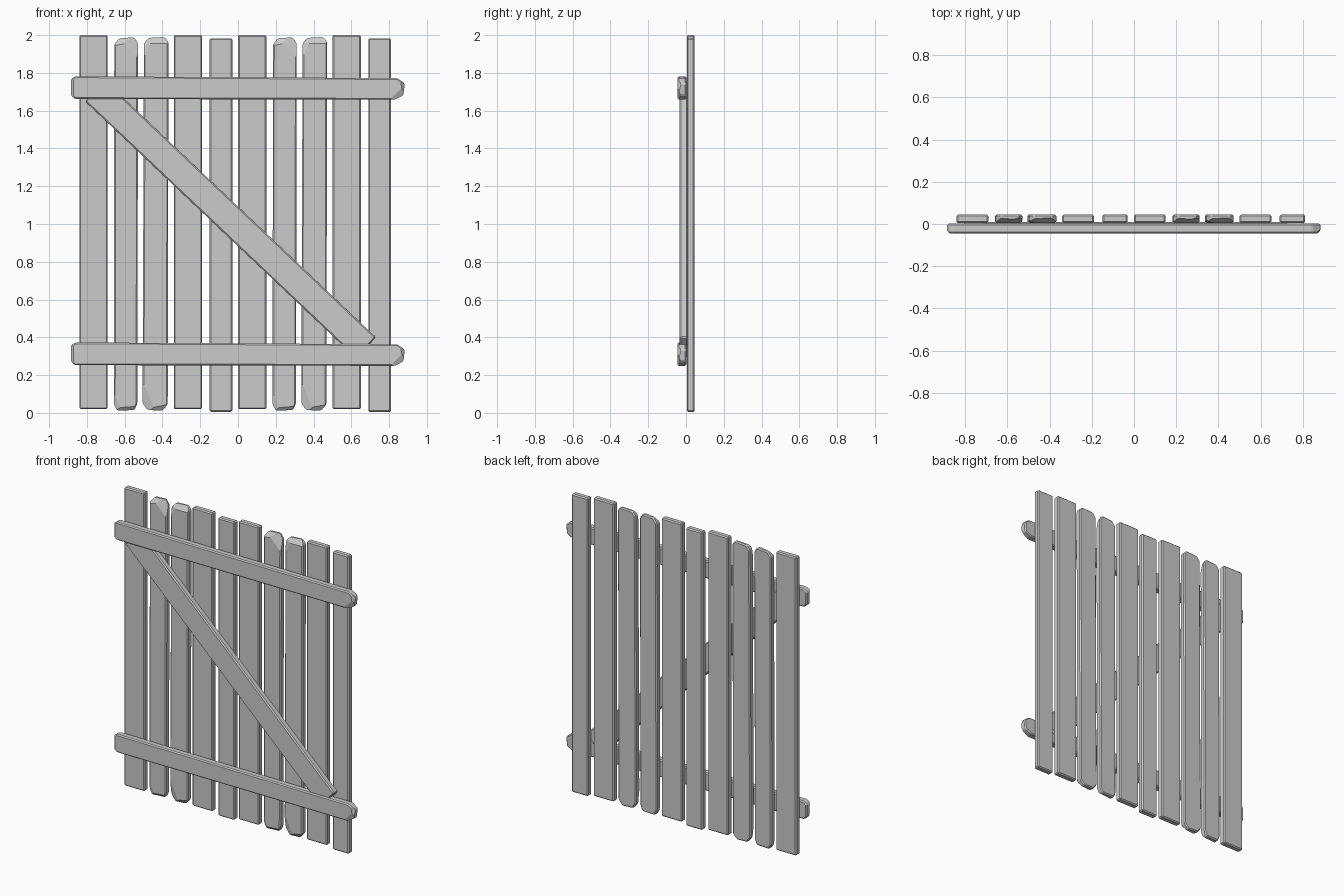
import bpy, bmesh
from math import atan2
from mathutils import Vector, Matrix

if "Cube" in bpy.data.objects:
    bpy.data.objects.remove(bpy.data.objects["Cube"])


def board(name, outline, y0, y1, bevel=0.007, cuts=(), shift=(0, 0, 0)):
    """Extrude an x-z outline from y0 to y1, bevel it, then shave it with planes."""
    bm = bmesh.new()
    face = bm.faces.new([bm.verts.new((x, y0, z)) for x, z in outline])
    ext = bmesh.ops.extrude_face_region(bm, geom=[face])
    new = [v for v in ext["geom"] if isinstance(v, bmesh.types.BMVert)]
    bmesh.ops.translate(bm, verts=new, vec=(0, y1 - y0, 0))
    bmesh.ops.recalc_face_normals(bm, faces=bm.faces[:])
    bmesh.ops.bevel(bm, geom=bm.edges[:], offset=bevel, segments=1,
                    affect='EDGES', clamp_overlap=True)
    for point, normal in cuts:
        bmesh.ops.bisect_plane(bm, geom=bm.verts[:] + bm.edges[:] + bm.faces[:],
                               plane_co=Vector(point), plane_no=Vector(normal),
                               clear_outer=True)
        rim = [e for e in bm.edges if e.is_boundary]
        if rim:
            bmesh.ops.holes_fill(bm, edges=rim, sides=0)
    bmesh.ops.recalc_face_normals(bm, faces=bm.faces[:])
    mesh = bpy.data.meshes.new(name)
    bm.to_mesh(mesh)
    bm.free()
    obj = bpy.data.objects.new(name, mesh)
    obj.location = shift
    bpy.context.collection.objects.link(obj)
    return obj


def rect(x0, x1, z0, z1):
    return [(x0, z0), (x1, z0), (x1, z1), (x0, z1)]


PY0, PY1 = 0.004, 0.045

# worn plank outlines and the shaved facets on their front ends
worn_a = [(-0.657, 0.045), (-0.64, 0.012), (-0.548, 0.015), (-0.533, 0.05),
          (-0.529, 1.955), (-0.55, 1.988), (-0.63, 1.983), (-0.655, 1.95)]
cuts_a = [((-0.55, PY0, 1.90), (0.25, -0.9, 0.25)),
          ((-0.60, PY0, 1.955), (-0.1, -0.7, 0.5)),
          ((-0.645, PY0, 0.08), (-0.35, -0.9, -0.15)),
          ((-0.60, PY0, 0.03), (0.05, -0.7, -0.6))]
worn_b = [(-0.505, 0.05), (-0.478, 0.015), (-0.40, 0.012), (-0.372, 0.045),
          (-0.368, 1.965), (-0.39, 1.99), (-0.475, 1.985), (-0.498, 1.955)]
cuts_b = [((-0.44, PY0, 1.955), (0.0, -0.7, 0.5)),
          ((-0.48, PY0, 1.92), (-0.35, -0.9, 0.15)),
          ((-0.485, PY0, 0.12), (-0.35, -0.9, -0.15)),
          ((-0.42, PY0, 0.035), (0.1, -0.7, -0.5))]

# upright planks: a set of five, repeated once
for i in range(2):
    s = (0.84 * i, 0, 0)
    board("wide_plank", rect(-0.84, -0.69, 0.02, 2.0), PY0, PY1, shift=s)
    board("worn_plank", worn_a, PY0, PY1, cuts=cuts_a, shift=s)
    board("worn_plank", worn_b, PY0, PY1, cuts=cuts_b, shift=s)
    board("wide_plank", rect(-0.34, -0.19, 0.02, 2.0), PY0, PY1, shift=s)
    board("narrow_plank", rect(-0.15, -0.03, 0.005, 1.983), PY0, PY1, shift=s)

# two horizontal rails with worn ends
rail = [(-0.885, 0.02), (-0.865, 0.0), (0.83, -0.004), (0.876, 0.02),
        (0.883, 0.082), (0.845, 0.11), (-0.862, 0.12), (-0.885, 0.104)]
rail_cuts = [((0.84, -0.045, 0.03), (0.3, -0.9, -0.3)),
             ((0.865, -0.045, 0.07), (0.6, -0.6, 0.1)),
             ((-0.872, -0.045, 0.05), (-0.6, -0.6, 0.0))]
for name, z in (("lower_rail", 0.253), ("upper_rail", 1.662)):
    board(name, rail, -0.045, 0.002, cuts=rail_cuts, shift=(0, 0, z))

# diagonal brace, its ends tucked into the rails
brace = board("diagonal_brace", rect(-0.989, 0.989, -0.076, 0.076), -0.034, 0.010)
brace.location = (-0.04, 0, 1.025)
brace.rotation_euler = (0, atan2(1.26, 1.33), 0)
